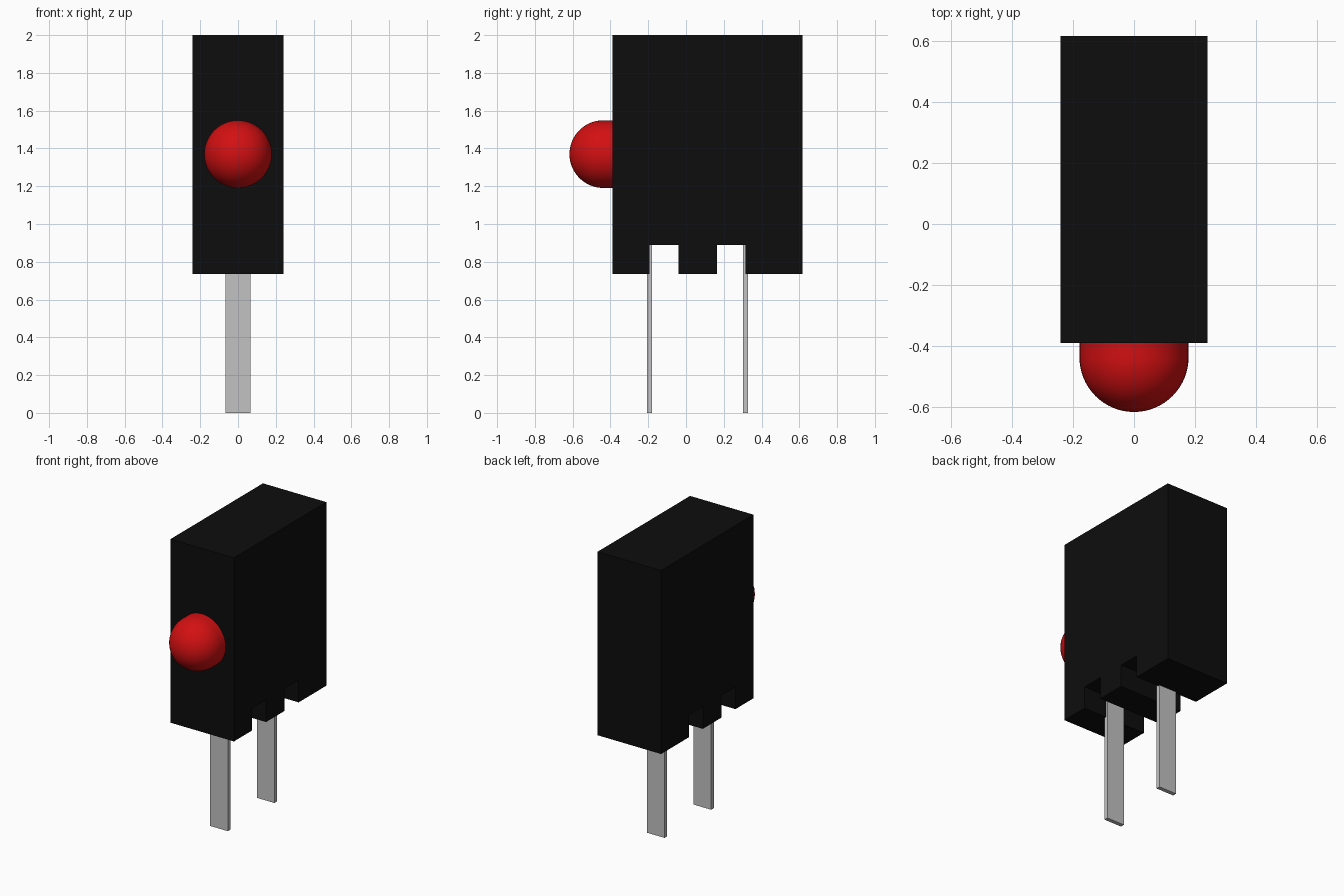
import bpy, bmesh, math
from mathutils import Matrix

cube = bpy.data.objects.get("Cube")
if cube:
    bpy.data.objects.remove(cube, do_unlink=True)


def material(name, color):
    m = bpy.data.materials.new(name)
    m.use_nodes = True
    m.diffuse_color = (*color, 1)
    m.node_tree.nodes["Principled BSDF"].inputs["Base Color"].default_value = (*color, 1)
    return m


black = material("black plastic", (0.004, 0.004, 0.004))
red = material("red lens", (0.65, 0.005, 0.006))
silver = material("silver metal", (0.54, 0.54, 0.54))


def make_object(name, bm, mat):
    bmesh.ops.recalc_face_normals(bm, faces=bm.faces)
    mesh = bpy.data.meshes.new(name)
    bm.to_mesh(mesh)
    bm.free()
    mesh.materials.append(mat)
    obj = bpy.data.objects.new(name, mesh)
    bpy.context.collection.objects.link(obj)
    return obj


def extrude_profile(name, points, half_width, mat):
    """Extrude a (y, z) outline across x."""
    bm = bmesh.new()
    face = bm.faces.new([bm.verts.new((-half_width, y, z)) for y, z in points])
    new = bmesh.ops.extrude_face_region(bm, geom=[face])["geom"]
    verts = [g for g in new if isinstance(g, bmesh.types.BMVert)]
    bmesh.ops.translate(bm, verts=verts, vec=(2 * half_width, 0, 0))
    return make_object(name, bm, mat)


# Housing with two slots across the underside
front, back, bottom, top, slot_top = -0.39, 0.617, 0.735, 2.0, 0.888
outline = [(front, top), (front, bottom)]
for y0, y1 in ((-0.193, -0.04), (0.163, 0.315)):
    outline += [(y0, bottom), (y0, slot_top), (y1, slot_top), (y1, bottom)]
outline += [(back, bottom), (back, top)]
extrude_profile("housing", outline, 0.242, black)

# Flat metal pins at the outer wall of each slot
for name, y in (("front_pin", -0.193), ("back_pin", 0.315)):
    y0, y1, z1 = y - 0.014, y + 0.014, 0.95
    extrude_profile(name, [(y0, 0), (y1, 0), (y1, z1), (y0, z1)], 0.067, silver)

# Domed lens: profile of (radius, y) spun around the y axis
radius, dome_y, steps = 0.179, -0.438, 16
profile = [(0, -0.3), (radius, -0.3)]
for i in range(steps + 1):
    a = math.pi / 2 * i / steps
    profile.append((radius * math.cos(a), dome_y - radius * math.sin(a)))
bm = bmesh.new()
verts = [bm.verts.new((r, y, 0)) for r, y in profile]
edges = [bm.edges.new(pair) for pair in zip(verts, verts[1:])]
bmesh.ops.spin(bm, geom=verts + edges, cent=(0, 0, 0), axis=(0, 1, 0),
               angle=2 * math.pi, steps=48, use_merge=True)
bmesh.ops.remove_doubles(bm, verts=bm.verts, dist=0.0001)
bmesh.ops.transform(bm, matrix=Matrix.Translation((0, 0, 1.37)), verts=bm.verts)
lens = make_object("lens", bm, red)
bpy.ops.object.select_all(action="DESELECT")
lens.select_set(True)
bpy.context.view_layer.objects.active = lens
bpy.ops.object.shade_smooth_by_angle(angle=math.radians(40))
